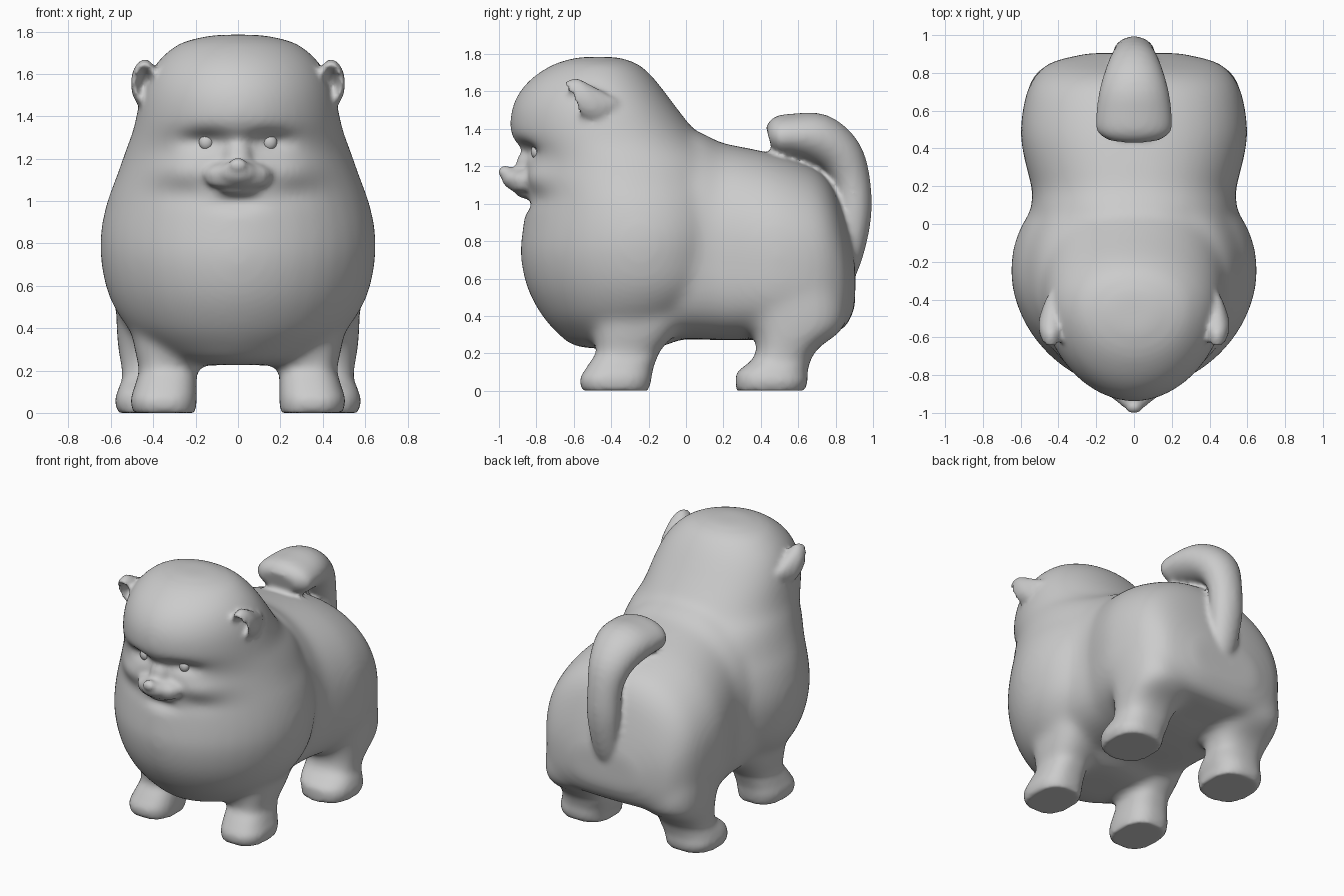
import bpy, bmesh, math
from mathutils import Vector

if "Cube" in bpy.data.objects:
    bpy.data.objects.remove(bpy.data.objects["Cube"])

SEG = 40
ANG = [2 * math.pi * i / SEG for i in range(SEG)]
fur = bpy.data.materials.new("pale_grey")
fur.diffuse_color = (0.6, 0.6, 0.6, 1)
fur.use_nodes = True
fur.node_tree.nodes["Principled BSDF"].inputs["Base Color"].default_value = fur.diffuse_color
bm = bmesh.new()


def spline(rows, n=4):
    """Catmull-Rom interpolation of table rows."""
    out = []
    for i in range(len(rows) - 1):
        p = [rows[max(0, min(len(rows) - 1, i + k))] for k in (-1, 0, 1, 2)]
        for s in range(n):
            t = s / n
            out.append([0.5 * (2 * b + (c - a) * t + (2 * a - 5 * b + 4 * c - d) * t * t
                               + (3 * b - a - 3 * c + d) * t ** 3) for a, b, c, d in zip(*p)])
    return out + [list(rows[-1])]


def sup(v, e):
    return math.copysign(abs(v) ** (2 / e), v)


def loft(rings):
    """Closed skin over a list of point rings."""
    vs = [[bm.verts.new(p) for p in r] for r in rings]
    fs = [bm.faces.new(vs[0]), bm.faces.new(vs[-1])]
    for a, b in zip(vs, vs[1:]):
        for i in range(SEG):
            j = (i + 1) % SEG
            fs.append(bm.faces.new((a[i], a[j], b[j], b[i])))
    bmesh.ops.recalc_face_normals(bm, faces=fs)


def ball(c, r):
    """Ellipsoid; returns its vertices."""
    vs = bmesh.ops.create_uvsphere(bm, u_segments=32, v_segments=20, radius=1)["verts"]
    for v in vs:
        v.co = Vector(c) + Vector((v.co.x * r[0], v.co.y * r[1], v.co.z * r[2]))
    return vs


def ear(c, r):
    """Ellipsoid hollowed in front, tapered to the back, top leaning forward."""
    for v in ball((0, 0, 0), (1, 1, 1)):
        x, y, z = v.co
        q = x * x + z * z
        if y < 0 and q < 0.6:
            y += 1.0 * (1 - q / 0.6)
        k = 1 - 0.55 * max(0, y)
        v.co = (c[0] + x * r[0] * k, c[1] + y * r[1] - 0.5 * z * r[2], c[2] + z * r[2] * k)


def legs(table):
    """Mirrored pair of legs from z, front y, back y, inner x, outer x."""
    for side in (-1, 1):
        loft([[(side * ((x0 + x1) / 2 + (x1 - x0) / 2 * sup(math.cos(a), 2.5)),
                (y0 + y1) / 2 + (y1 - y0) / 2 * sup(math.sin(a), 2.5), z) for a in ANG]
              for z, y0, y1, x0, x1 in spline(table)])


def fuse(name, voxel, steps):
    """Turn the working parts into one softened object."""
    me = bpy.data.meshes.new(name)
    bm.to_mesh(me)
    ob = bpy.data.objects.new(name, me)
    bpy.context.collection.objects.link(ob)
    rm = ob.modifiers.new("fuse", "REMESH")
    rm.mode, rm.voxel_size, rm.use_smooth_shade = "VOXEL", voxel, True
    sm = ob.modifiers.new("soften", "SMOOTH")
    sm.factor, sm.iterations = 0.5, steps
    return ob


# Chest, neck and head: z, front y, widest y, back y, half width
front = [
    (.225, -.50, -.35, -.20, .15), (.245, -.61, -.35, -.10, .28), (.30, -.68, -.30, .00, .40),
    (.40, -.77, -.28, .12, .52), (.55, -.85, -.25, .26, .61), (.72, -.885, -.25, .30, .648),
    (.86, -.875, -.25, .31, .648), (1.0, -.855, -.27, .30, .618), (1.1, -.855, -.30, .28, .58),
    (1.2, -.86, -.32, .24, .545), (1.27, -.88, -.35, .18, .52), (1.32, -.91, -.38, .11, .50),
    (1.38, -.94, -.40, .055, .485), (1.5, -.935, -.43, -.04, .46), (1.6, -.89, -.45, -.115, .42),
    (1.68, -.815, -.46, -.18, .36), (1.75, -.70, -.46, -.26, .265), (1.785, -.57, -.46, -.37, .11)]
rings = []
for z, yf, yc, yb, w in spline(front):
    ring = []
    for a in ANG:
        c, s = math.cos(a), math.sin(a)
        e, d = (1.9, yc - yf) if s < 0 else (2.1, yb - yc)
        ring.append((w * sup(c, e), yc + d * sup(s, e), z))
    rings.append(ring)
loft(rings)

# Back and hips: y, bottom z, top z, half width
rear = [(-.3, .32, 1.3, .46), (-.1, .28, 1.36, .53), (.06, .275, 1.385, .545), (.18, .27, 1.33, .54),
        (.32, .27, 1.3, .575), (.46, .275, 1.27, .6), (.6, .29, 1.225, .59), (.72, .30, 1.165, .56),
        (.80, .31, 1.06, .51), (.86, .35, .88, .43), (.905, .45, .70, .24)]
rings = []
for y, zb, zt, w in spline(rear):
    zc = zb + (zt - zb) * .45
    ring = []
    for a in ANG:
        c, s = math.cos(a), math.sin(a)
        e, d = (3.4, zc - zb) if s < 0 else (2.2, zt - zc)
        ring.append((w * sup(c, e), y, zc + d * sup(s, e)))
    rings.append(ring)
loft(rings)

# Legs with paws
front_leg = [(0, -.555, -.2, .2, .495), (.06, -.567, -.185, .195, .507), (.12, -.535, -.175, .195, .49),
             (.2, -.48, -.145, .195, .465), (.28, -.49, -.08, .18, .485), (.4, -.48, .0, .15, .5),
             (.6, -.42, .05, .1, .48)]
rear_leg = [(0, .27, .635, .23, .565), (.05, .265, .65, .225, .58), (.1, .275, .65, .21, .57),
            (.16, .35, .665, .2, .545), (.23, .38, .71, .19, .555), (.34, .35, .845, .15, .57),
            (.5, .3, .855, .12, .575), (.68, .25, .80, .1, .56), (.8, .3, .70, .1, .48)]
legs(front_leg)
legs(rear_leg)

# Blend the big masses, then keep the blended skin as the base
base = fuse("blend_helper", 0.02, 26)
dg = bpy.context.evaluated_depsgraph_get()
bm.clear()
bm.from_mesh(base.evaluated_get(dg).to_mesh())
bpy.data.objects.remove(base)

# Soft face shapes: x, z, spread x, spread z, push back
face = [(.15, 1.285, .11, .045, .06), (.27, 1.14, .14, .07, -.035), (0, .99, .11, .035, .03),
        (.25, 1.03, .15, .05, .01)]
for v in bm.verts:
    if v.co.y < -.45:
        x, z = abs(v.co.x), v.co.z
        v.co.y += sum(p * math.exp(-((x - cx) / sx) ** 2 - ((z - cz) / sz) ** 2)
                      for cx, cz, sx, sz, p in face)

# Crisp paws
legs(front_leg[:4])
legs(rear_leg[:4])

# Curled tail: y, z, half width, half thickness
tail = spline([(.85, .56, .06, .03), (.88, .72, .09, .065), (.90, .93, .11, .09), (.885, 1.12, .115, .10),
               (.825, 1.26, .145, .12), (.71, 1.345, .182, .135), (.58, 1.362, .2, .12),
               (.49, 1.355, .195, .11), (.445, 1.345, .13, .065)])
rings = []
for i, (y, z, rx, rn) in enumerate(tail):
    a0, a1 = tail[max(0, i - 1)], tail[min(len(tail) - 1, i + 1)]
    t = Vector((0, a1[0] - a0[0], a1[1] - a0[1])).normalized()
    n = Vector((0, t.z, -t.y))
    rings.append([Vector((rx * math.cos(a), y, z)) + n * rn * math.sin(a) for a in ANG])
loft(rings)

# Muzzle, nose bridge, nose, lips and chin
ball((0, -.84, 1.125), (.165, .12, .07))
ball((0, -.85, 1.19), (.07, .06, .10))
ball((0, -.92, 1.135), (.09, .065, .058))
ball((0, -.967, 1.17), (.046, .04, .034))
ball((0, -.86, 1.085), (.15, .085, .027))
ball((0, -.84, 1.06), (.1, .07, .035))
# Ears
for side in (-1, 1):
    ear((side * .44, -.52, 1.555), (.066, .15, .115))

coat = fuse("fluffy_coat", 0.016, 6)
coat.data.materials.append(fur)
bm.free()

# Eyes
for side, name in ((-1, "right_eye"), (1, "left_eye")):
    bpy.ops.mesh.primitive_uv_sphere_add(segments=24, ring_count=14, radius=.036,
                                         location=(side * .15, -.8, 1.278))
    eye = bpy.context.object
    eye.name = name
    eye.scale = (.95, .8, 1.05)
    eye.data.materials.append(fur)
    bpy.ops.object.shade_smooth()
